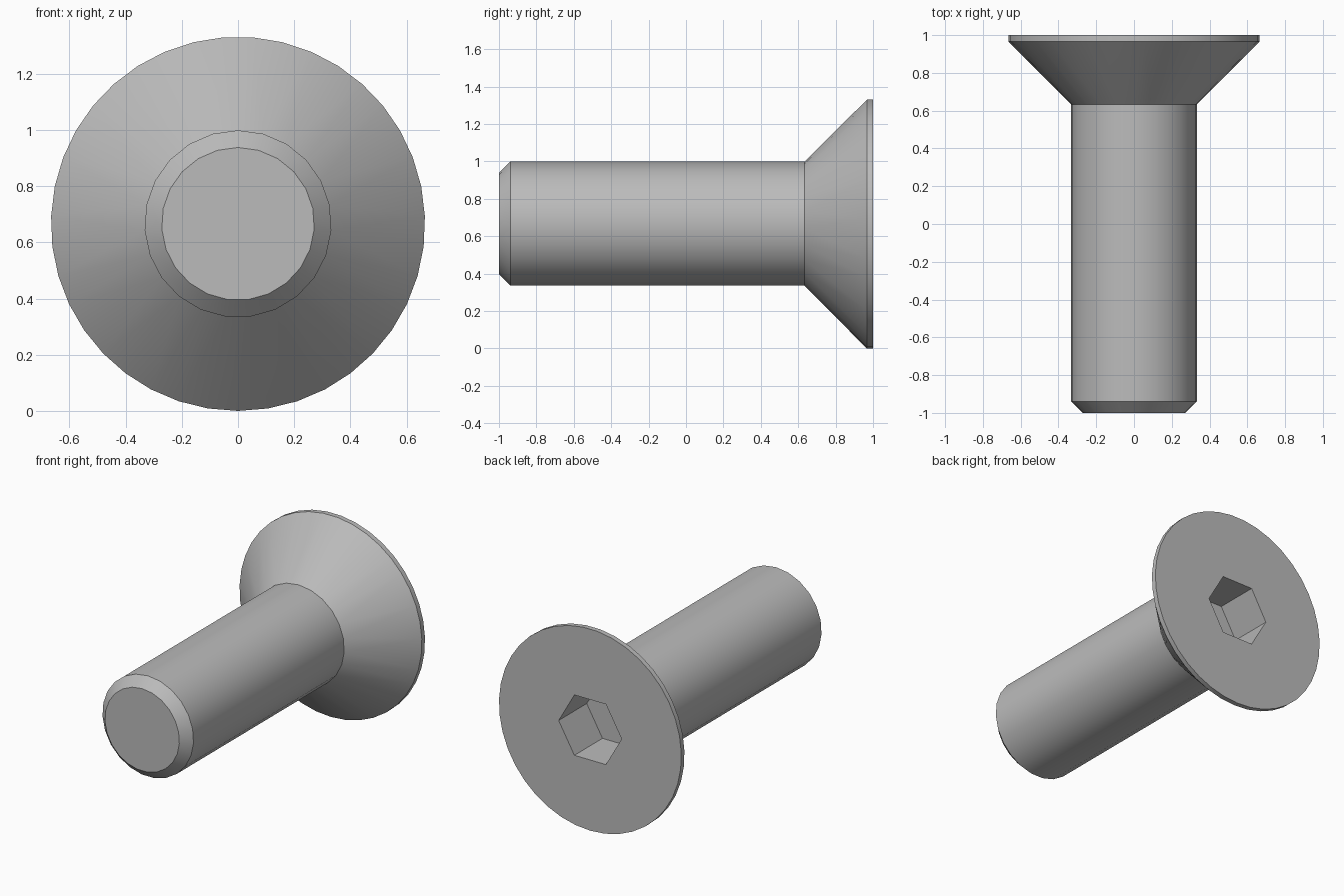
import bpy, bmesh, math

cube = bpy.data.objects.get("Cube")
if cube:
    bpy.data.objects.remove(cube, do_unlink=True)

AXIS_Z = 0.666
SHANK_SIDES, HEAD_SIDES, SOCKET_SIDES = 23, 39, 6
UP, DOWN = math.pi / 2, -math.pi / 2

steel = bpy.data.materials.new("plain grey steel")
steel.use_nodes = True
grey = (0.5, 0.5, 0.5, 1)
steel.diffuse_color = grey
steel.node_tree.nodes["Principled BSDF"].inputs["Base Color"].default_value = grey

bm = bmesh.new()


def ring(y, radius, sides, start):
    """Closed loop of edges around the screw axis."""
    verts = [bm.verts.new((radius * math.cos(start + i * math.tau / sides), y,
                           AXIS_Z + radius * math.sin(start + i * math.tau / sides)))
             for i in range(sides)]
    return [bm.edges.new((verts[i], verts[(i + 1) % sides])) for i in range(sides)]


def cap(edges):
    """Flat polygon over a loop."""
    bmesh.ops.contextual_create(bm, geom=edges)


def skin(loops):
    """Surface through successive loops."""
    for a, b in zip(loops, loops[1:]):
        bmesh.ops.bridge_loops(bm, edges=a + b)


# Chamfered shank
tip = ring(-1, 0.272, SHANK_SIDES, UP)
chamfer = ring(-0.939, 0.333, SHANK_SIDES, UP)
neck = ring(0.633, 0.333, SHANK_SIDES, UP)
# Countersunk head with a thin rim
rim_front = ring(0.967, 0.666, HEAD_SIDES, DOWN)
rim_back = ring(1, 0.666, HEAD_SIDES, DOWN)
# Hexagonal socket
socket_mouth = ring(1, 0.23, SOCKET_SIDES, 0)
socket_floor = ring(0.707, 0.23, SOCKET_SIDES, 0)

skin([tip, chamfer, neck, rim_front, rim_back])
skin([socket_mouth, socket_floor])
cap(tip)
cap(socket_floor)
# Flat head face around the socket
bmesh.ops.triangle_fill(bm, edges=rim_back + socket_mouth, use_beauty=True)
bmesh.ops.recalc_face_normals(bm, faces=bm.faces)

mesh = bpy.data.meshes.new("countersunk_screw")
bm.to_mesh(mesh)
bm.free()
mesh.materials.append(steel)
screw = bpy.data.objects.new("countersunk_screw", mesh)
bpy.context.collection.objects.link(screw)

bpy.ops.object.select_all(action="DESELECT")
screw.select_set(True)
bpy.context.view_layer.objects.active = screw
bpy.ops.object.shade_smooth_by_angle(angle=math.radians(30))
